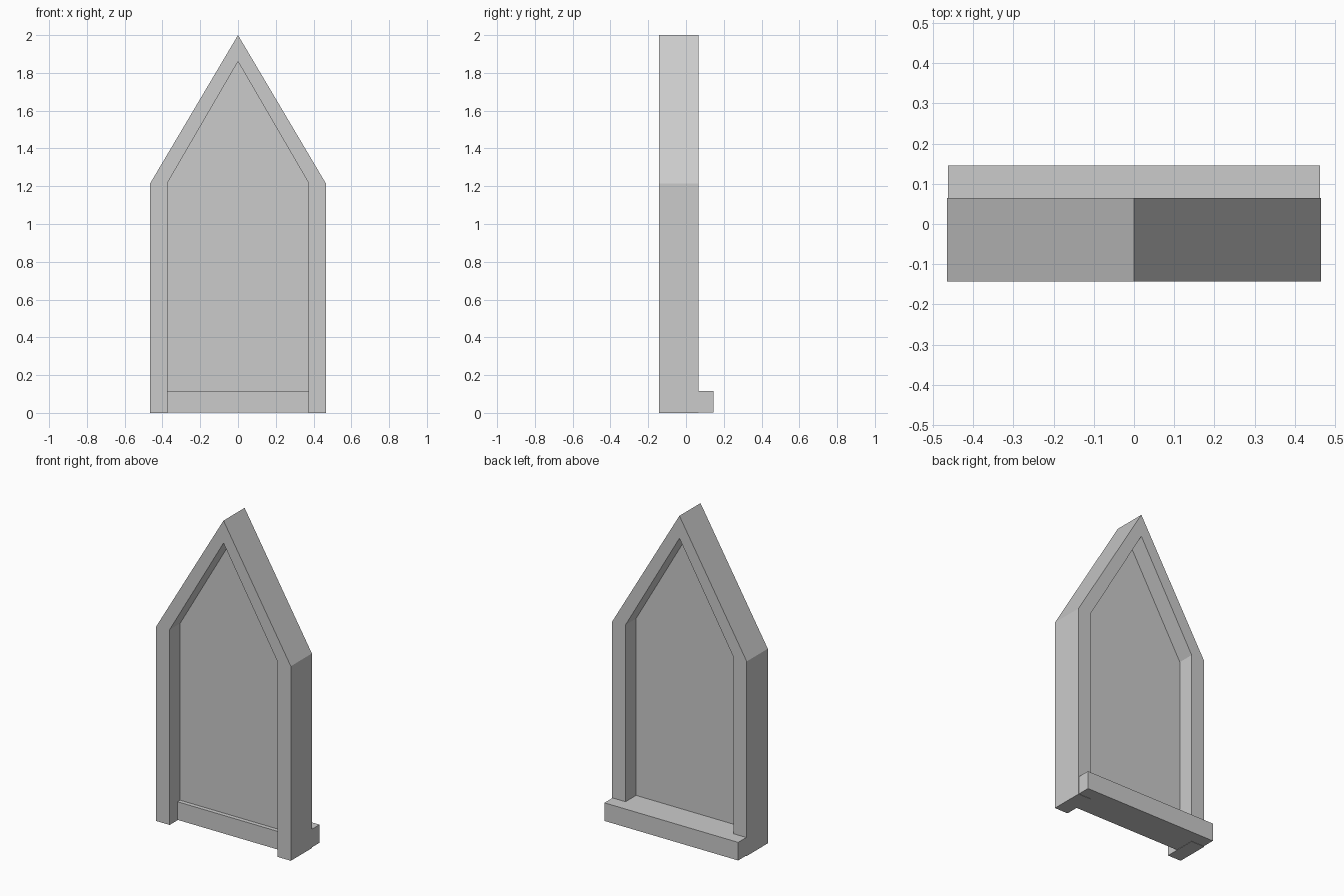
import bpy, bmesh

if "Cube" in bpy.data.objects:
    bpy.data.objects.remove(bpy.data.objects["Cube"])

FRONT, BACK = -0.143, 0.065      # frame depth range
MID = (FRONT + BACK) / 2
SILL_TOP = 0.115

OUTER = [(0.465, 0.0), (0.465, 1.215), (0.0, 2.0)]   # right half outlines (x, z)
INNER = [(0.372, 0.0), (0.372, 1.22), (0.0, 1.86)]


def mirrored(half):
    """Full outline, from right foot over the apex to left foot."""
    return half + [(-x, z) for x, z in reversed(half[:-1])]


def make_object(name, bm):
    bmesh.ops.recalc_face_normals(bm, faces=bm.faces)
    mesh = bpy.data.meshes.new(name)
    bm.to_mesh(mesh)
    bm.free()
    obj = bpy.data.objects.new(name, mesh)
    bpy.context.collection.objects.link(obj)
    return obj


# Pointed frame: a quad band between the two outlines, extruded in depth
bm = bmesh.new()
outer, inner = ([bm.verts.new((x, FRONT, z)) for x, z in mirrored(h)]
                for h in (OUTER, INNER))
for i in range(len(outer) - 1):
    bm.faces.new((outer[i], outer[i + 1], inner[i + 1], inner[i]))
ext = bmesh.ops.extrude_face_region(bm, geom=bm.faces[:], use_keep_orig=True)
bmesh.ops.translate(bm, vec=(0, BACK - FRONT, 0),
                    verts=[g for g in ext["geom"] if isinstance(g, bmesh.types.BMVert)])
make_object("window_frame", bm)

# Flat pane in the middle of the frame depth, standing in the sill
bm = bmesh.new()
pane = [(x, max(z, SILL_TOP - 0.02)) for x, z in mirrored(INNER)]
bm.faces.new([bm.verts.new((x, MID, z)) for x, z in pane])
make_object("window_pane", bm)

# Sill running through the jambs and projecting at the back
bm = bmesh.new()
bmesh.ops.create_cube(bm, size=1.0)
y0, y1, z0 = -0.065, 0.145, 0.002
bmesh.ops.scale(bm, vec=(0.924, y1 - y0, SILL_TOP - z0), verts=bm.verts)
bmesh.ops.translate(bm, vec=(0, (y0 + y1) / 2, (z0 + SILL_TOP) / 2), verts=bm.verts)
make_object("window_sill", bm)
